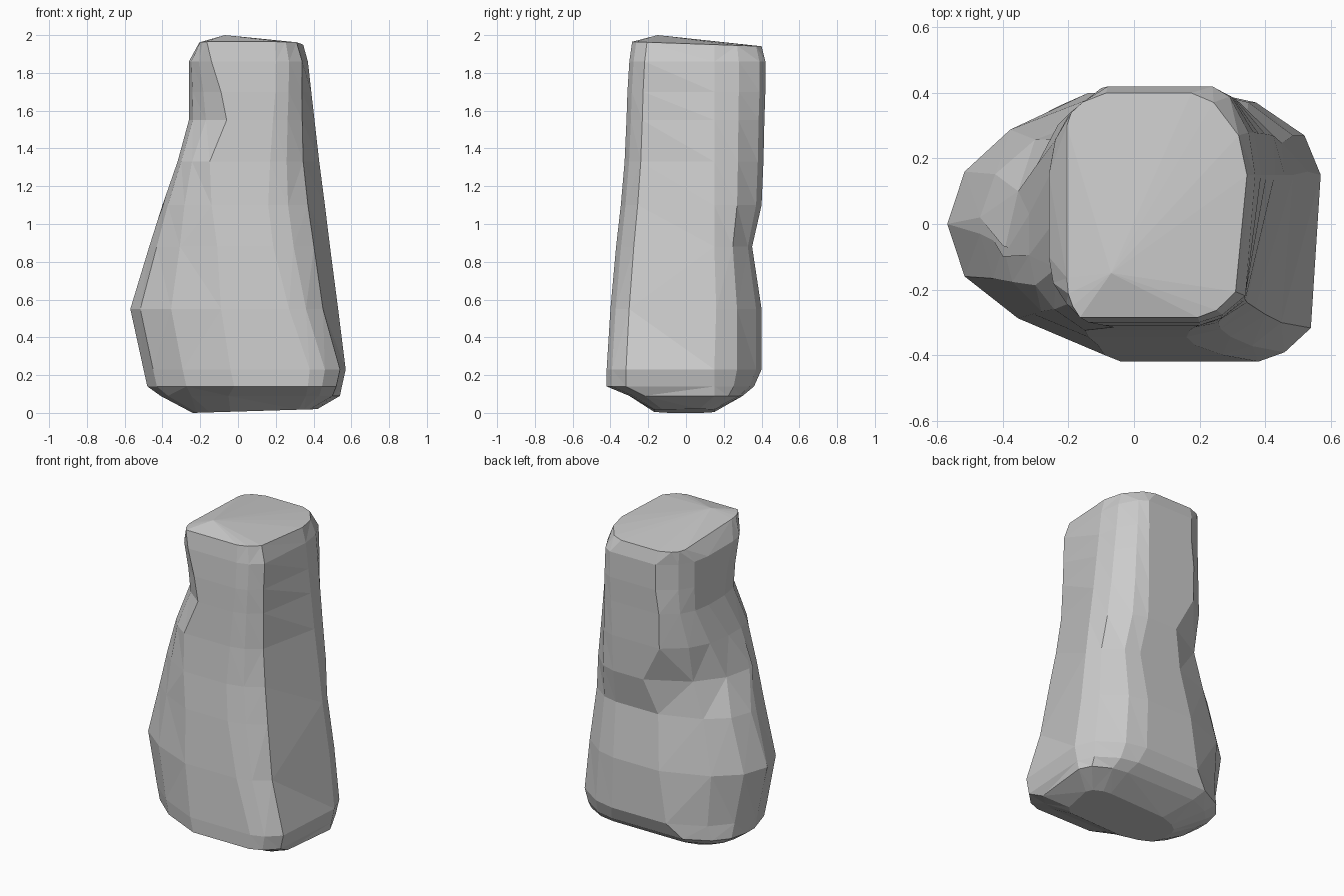
import bpy, bmesh

if "Cube" in bpy.data.objects:
    bpy.data.objects.remove(bpy.data.objects["Cube"])

# Each ring: z, x0, x1, y0, y1, front-left cut (x, y),
# front-right cut x and ridge inset, back-right cut x, back-left cut (x, y)
RINGS = [
    (0.00, -.24, .42, -.17, .15, .20, .12, .10, .04, .12, .15, .10),
    (0.09, -.41, .54, -.30, .30, .36, .25, .18, .04, .24, .22, .20),
    (0.14, -.48, .55, -.42, .36, .46, .42, .18, .03, .28, .25, .28),
    (0.23, -.50, .57, -.42, .40, .46, .42, .19, .03, .33, .36, .38),
    (0.55, -.57, .53, -.40, .40, .48, .40, .26, .08, .30, .48, .40),
    (0.88, -.47, .487, -.37, .35, .36, .34, .30, .085, .24, .42, .33),
    (1.10, -.40, .46, -.345, .40, .26, .28, .30, .09, .23, .42, .50),
    (1.33, -.32, .43, -.325, .41, .17, .23, .26, .085, .20, .22, .38),
    (1.55, -.26, .405, -.315, .415, .20, .30, .22, .065, .17, .16, .27),
    (1.70, -.26, .388, -.31, .42, .17, .27, .19, .05, .15, .18, .27),
    (1.86, -.26, .37, -.30, .42, .12, .20, .17, .03, .13, .18, .27),
    (1.965, -.205, .345, -.285, .40, .04, .12, .15, .035, .17, .12, .10),
]


def ring_points(row):
    """Sixteen points round a section, four at each rounded corner."""
    z, x0, x1, y0, y1, flx, fly, frx, inset, brx, blx, bly = row
    ridge = min(.15, y1 - .08)          # widest line of the right side
    fry, bry = ridge - y0, y1 - ridge - .01
    return [
        (x0, y0 + fly, z), (x0 + .11 * flx, y0 + .6 * fly, z),
        (x0 + .45 * flx, y0 + .28 * fly, z), (x0 + flx, y0, z),
        (x1 - frx, y0, z), (x1 - (frx + inset) / 2, y0 + .05 * fry, z),
        (x1 - inset, y0 + .18 * fry, z), (x1, ridge, z),
        (x1, y1 - bry, z), (x1 - .15 * brx, y1 - .54 * bry, z),
        (x1 - .6 * brx, y1 - .12 * bry, z), (x1 - brx, y1, z),
        (x0 + blx, y1, z), (x0 + .4 * blx, y1 - .28 * bly, z),
        (x0 + .11 * blx, y1 - .6 * bly, z), (x0, y1 - bly, z),
    ]


# Stone pillar: loft the rings, close the base and crown
bm = bmesh.new()
loops = [[bm.verts.new(p) for p in ring_points(r)] for r in RINGS]
n = len(loops[0])
for low, high in zip(loops, loops[1:]):
    for i in range(n):
        j = (i + 1) % n
        bm.faces.new((low[i], low[j], high[j], high[i]))
bm.faces.new(loops[0][::-1])
peak = bm.verts.new((-.07, -.15, 2.0))
for i in range(n):
    bm.faces.new((loops[-1][i], loops[-1][(i + 1) % n], peak))

# Tilt the base and crown slightly
for v in loops[0]:
    v.co.z = 0.02 * (v.co.x + .24) / .66
for v in loops[-1]:
    v.co.z -= 0.035 * (v.co.y + .285)

# Merge collapsed corners and split into flat facets
bmesh.ops.remove_doubles(bm, verts=bm.verts, dist=0.012)
bmesh.ops.triangulate(bm, faces=bm.faces[:])
bmesh.ops.recalc_face_normals(bm, faces=bm.faces[:])
mesh = bpy.data.meshes.new("rock_pillar")
bm.to_mesh(mesh)
bm.free()
bpy.context.collection.objects.link(bpy.data.objects.new("rock_pillar", mesh))
